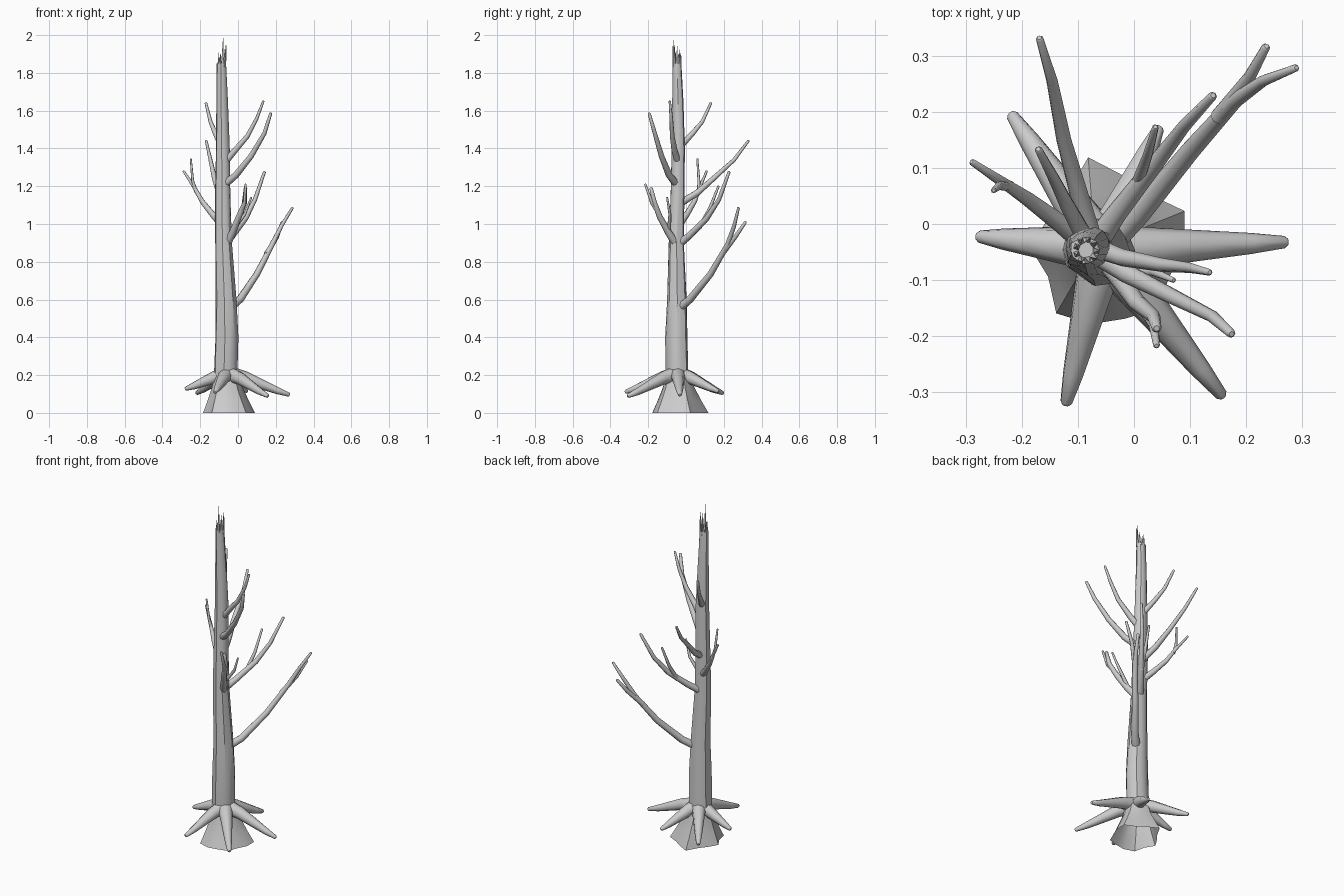
import bpy, bmesh, math, random
from mathutils import Vector

random.seed(4)
cube = bpy.data.objects.get("Cube")
if cube:
    bpy.data.objects.remove(cube, do_unlink=True)

bark = bpy.data.materials.new("grey bark")
bark.use_nodes = True
bark.diffuse_color = (0.6, 0.6, 0.6, 1)
bark.node_tree.nodes["Principled BSDF"].inputs["Base Color"].default_value = (0.6, 0.6, 0.6, 1)


def finish(name, bm, angle=40):
    bmesh.ops.recalc_face_normals(bm, faces=bm.faces[:])
    mesh = bpy.data.meshes.new(name)
    bm.to_mesh(mesh)
    bm.free()
    obj = bpy.data.objects.new(name, mesh)
    bpy.context.collection.objects.link(obj)
    mesh.materials.append(bark)
    bpy.ops.object.select_all(action='DESELECT')
    bpy.context.view_layer.objects.active = obj
    obj.select_set(True)
    bpy.ops.object.shade_smooth_by_angle(angle=math.radians(angle))
    return obj


def skin(bm, rings):
    """Join successive closed rings of vertices with quads."""
    for low, high in zip(rings, rings[1:]):
        n = len(low)
        for i in range(n):
            j = (i + 1) % n
            bm.faces.new((low[i], low[j], high[j], high[i]))


def limb(name, points, r0, r1, sides=8):
    """Tapered tube through the points with a blunt rounded tip."""
    pts = [Vector(p) for p in points]
    end = (pts[-1] - pts[-2]).normalized()
    radii = [r0 + (r1 - r0) * i / (len(pts) - 1) for i in range(len(pts))]
    pts.append(pts[-1] + end * r1 * 0.5)
    radii.append(r1 * 0.6)
    bm = bmesh.new()
    rings = []
    for i, p in enumerate(pts):
        along = (pts[min(i + 1, len(pts) - 1)] - pts[max(i - 1, 0)]).normalized()
        turn = Vector((0, 0, 1)).rotation_difference(along)
        rings.append([bm.verts.new(p + turn @ Vector((math.cos(a), math.sin(a), 0)) * radii[i])
                      for a in (math.tau * k / sides for k in range(sides))])
    skin(bm, rings)
    bm.faces.new(rings[0])
    bm.faces.new(rings[-1])
    return finish(name, bm, 50)


# Trunk: height, centre x, centre y, radius
SIDES = 14
profile = [(0.2, -0.06, -0.045, 0.062), (0.4, -0.055, -0.048, 0.061),
           (0.6, -0.06, -0.046, 0.055), (0.9, -0.073, -0.05, 0.044),
           (1.15, -0.077, -0.044, 0.04), (1.4, -0.078, -0.04, 0.037),
           (1.65, -0.083, -0.042, 0.031), (1.85, -0.086, -0.047, 0.025)]
wobble = [random.uniform(0.88, 1.12) for _ in range(SIDES)]
bm = bmesh.new()
rings = []
for z, cx, cy, r in profile:
    ring = []
    for k in range(SIDES):
        a = math.tau * k / SIDES
        rr = r * wobble[k] * random.uniform(0.95, 1.05)
        ring.append(bm.verts.new((cx + rr * math.cos(a), cy + rr * math.sin(a), z)))
    rings.append(ring)
skin(bm, rings)
bm.faces.new(rings[-1])
finish("trunk", bm, 30)

# Broken top: ring of thin splinters
for k in range(9):
    a = math.tau * k / 9
    base = Vector((-0.086 + 0.017 * math.cos(a), -0.047 + 0.017 * math.sin(a), 1.83))
    height = 2.0 if k == 7 else random.uniform(1.89, 1.97)
    tip = Vector((base.x + 0.004 * math.cos(a) + 0.004, base.y + 0.006 * math.sin(a), height))
    bm = bmesh.new()
    foot = [bm.verts.new(base + Vector((0.009 * math.cos(a + t), 0.009 * math.sin(a + t), 0)))
            for t in (0.8, 2.4, 3.9, 5.5)]
    point = bm.verts.new(tip)
    for i in range(4):
        bm.faces.new((foot[i], foot[(i + 1) % 4], point))
    bm.faces.new(foot)
    finish("top_splinter", bm, 20)

# Flared stump foot with an uneven rim, open underneath
bm = bmesh.new()
rim = [0.135, 0.15, 0.12, 0.13, 0.165, 0.12, 0.12, 0.14, 0.12, 0.15, 0.14, 0.13, 0.14, 0.12]
rings = []
for z, blend in ((0, 1), (0.06, 0.66), (0.13, 0.3), (0.22, 0)):
    rings.append([bm.verts.new((-0.045 - 0.015 * (1 - blend) + r * math.cos(a),
                                -0.042 + r * math.sin(a), z))
                  for k in range(SIDES)
                  for a in [math.tau * k / SIDES]
                  for r in [0.06 * (1 - blend) + rim[k] * blend]])
skin(bm, rings)
finish("flared_foot", bm, 25)

# Roots arching out above the foot
for tip in ((0.275, -0.032, 0.097), (0.16, -0.31, 0.09), (-0.122, -0.323, 0.112),
            (-0.28, -0.022, 0.128), (-0.22, 0.198, 0.105), (0.045, 0.173, 0.115)):
    tip = Vector(tip)
    start = Vector((-0.055, -0.045, 0.2))
    out = tip - start
    out.z = 0
    drop = tip.z - start.z
    path = [start + out * t + Vector((0, 0, drop * s))
            for t, s in ((0.08, 0.0), (0.3, 0.16), (0.55, 0.48), (0.8, 0.8), (0.98, 1))]
    limb("root", path, 0.042, 0.011)

# Main branches and their side twigs
limb("low_back_branch", [(-0.04, -0.03, 0.56), (0.01, 0.02, 0.6), (0.1, 0.13, 0.735),
                         (0.18, 0.22, 0.89), (0.23, 0.255, 0.99), (0.288, 0.278, 1.085)], 0.024, 0.007)
limb("low_back_twig", [(0.15, 0.19, 0.84), (0.205, 0.26, 0.93), (0.235, 0.315, 1.01)], 0.015, 0.008)
limb("back_left_branch", [(-0.065, -0.03, 0.9), (-0.03, 0.02, 0.94), (0.04, 0.11, 1.03),
                          (0.09, 0.175, 1.13), (0.14, 0.228, 1.275)], 0.022, 0.008)
limb("back_left_twig", [(0.005, 0.07, 0.98), (0.025, 0.125, 1.08), (0.038, 0.172, 1.2)], 0.012, 0.006)
limb("long_back_branch", [(-0.075, -0.03, 1.11), (-0.1, 0.06, 1.165), (-0.125, 0.15, 1.245),
                          (-0.146, 0.255, 1.34), (-0.168, 0.33, 1.44)], 0.02, 0.007)
limb("right_branch", [(-0.08, -0.04, 0.99), (-0.13, 0.0, 1.045), (-0.19, 0.045, 1.12),
                      (-0.235, 0.075, 1.2), (-0.288, 0.11, 1.28)], 0.02, 0.006)
limb("right_twig", [(-0.222, 0.068, 1.17), (-0.24, 0.068, 1.23), (-0.25, 0.06, 1.345)], 0.01, 0.005)
limb("upper_back_branch", [(-0.085, -0.03, 1.41), (-0.12, 0.035, 1.48), (-0.145, 0.085, 1.54),
                           (-0.17, 0.132, 1.64)], 0.017, 0.007)
limb("upper_left_branch", [(-0.075, -0.04, 1.32), (-0.02, -0.06, 1.385), (0.05, -0.073, 1.465),
                           (0.1, -0.078, 1.56), (0.134, -0.086, 1.65)], 0.019, 0.006)
limb("front_left_branch", [(-0.07, -0.05, 1.21), (-0.01, -0.09, 1.26), (0.07, -0.13, 1.36),
                           (0.14, -0.165, 1.48), (0.173, -0.195, 1.585)], 0.021, 0.008)
limb("front_branch", [(-0.06, -0.05, 0.89), (-0.03, -0.09, 0.95), (0.005, -0.14, 1.04),
                      (0.035, -0.165, 1.11), (0.04, -0.185, 1.19)], 0.022, 0.009)
limb("front_twig", [(0.01, -0.14, 1.05), (0.035, -0.18, 1.11), (0.04, -0.216, 1.21)], 0.012, 0.006)
limb("inner_twig", [(-0.025, -0.09, 0.97), (0.035, -0.085, 1.05), (0.07, -0.1, 1.14)], 0.011, 0.005)
